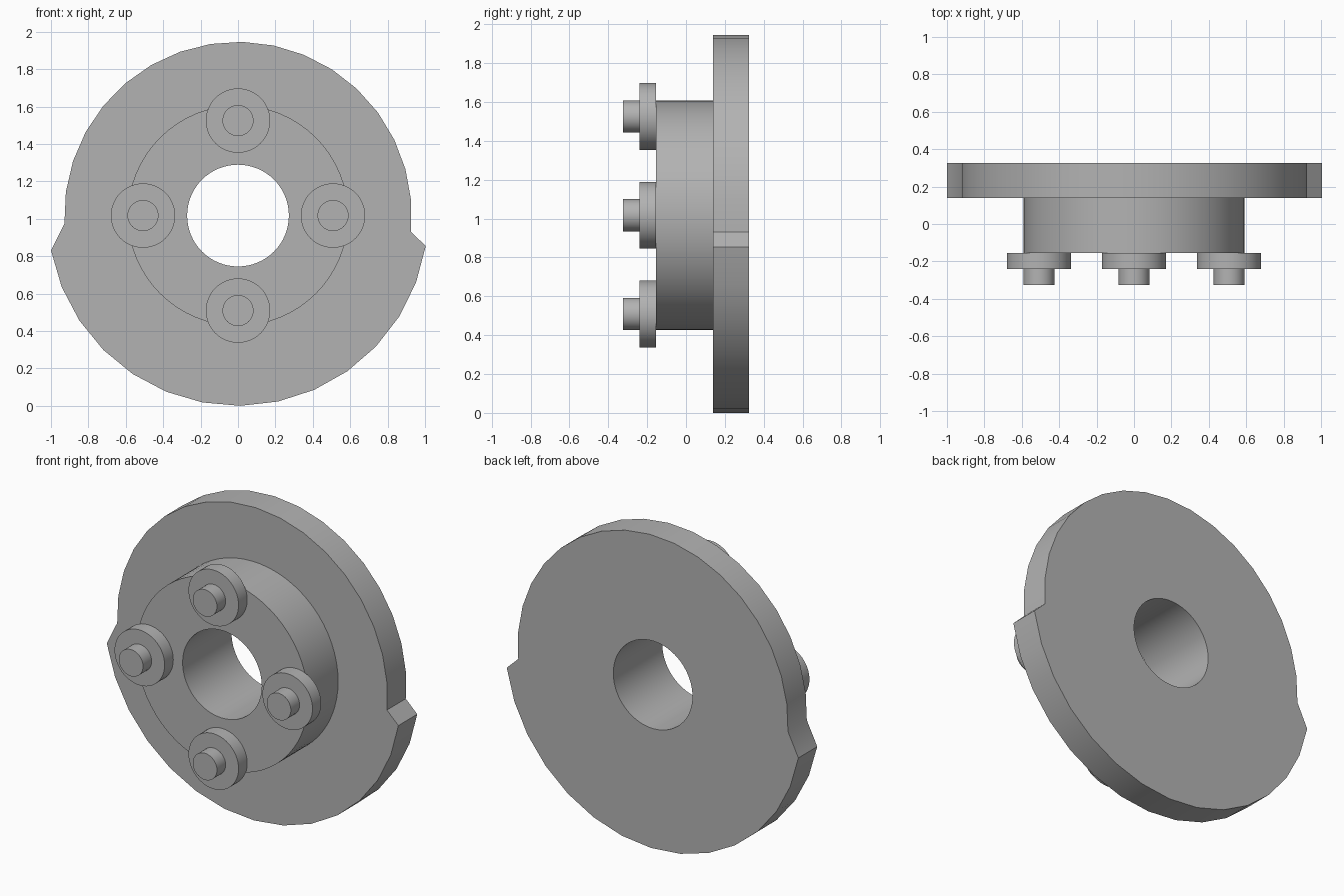
import bpy, bmesh, math

cube = bpy.data.objects.get("Cube")
if cube:
    bpy.data.objects.remove(cube, do_unlink=True)

CENTRE_Z = 1.017
BORE = 0.272

grey = bpy.data.materials.new("plain grey")
grey.use_nodes = True
colour = (0.45, 0.45, 0.45, 1)
grey.diffuse_color = colour
grey.node_tree.nodes["Principled BSDF"].inputs["Base Color"].default_value = colour


def arc(radius, start, end, steps):
    """Points (x, z) along an arc, both ends included; angles in degrees."""
    angles = [math.radians(start + (end - start) * i / steps) for i in range(steps + 1)]
    return [(radius * math.cos(a), radius * math.sin(a)) for a in angles]


def circle(radius, sides=64):
    return arc(radius, 0, 360, sides)[:-1]


def slab(name, loops, front, back, x=0, z=0):
    """Fill closed outlines (inner ones become holes) and extrude along y."""
    bm = bmesh.new()
    edges = []
    for loop in loops:
        verts = [bm.verts.new((px + x, front, pz + z + CENTRE_Z)) for px, pz in loop]
        edges += [bm.edges.new((verts[i - 1], verts[i])) for i in range(len(verts))]
    bmesh.ops.triangle_fill(bm, use_beauty=True, edges=edges, normal=(0, -1, 0))
    grown = bmesh.ops.extrude_face_region(bm, geom=bm.faces[:], use_keep_orig=True)
    moved = [g for g in grown["geom"] if isinstance(g, bmesh.types.BMVert)]
    bmesh.ops.translate(bm, verts=moved, vec=(0, back - front, 0))
    bmesh.ops.recalc_face_normals(bm, faces=bm.faces[:])
    mesh = bpy.data.meshes.new(name)
    bm.to_mesh(mesh)
    bm.free()
    mesh.materials.append(grey)
    obj = bpy.data.objects.new(name, mesh)
    bpy.context.collection.objects.link(obj)
    bpy.ops.object.select_all(action="DESELECT")
    obj.select_set(True)
    bpy.context.view_layer.objects.active = obj
    bpy.ops.object.shade_smooth_by_angle(angle=math.radians(25))
    return obj


# Cam plate: small radius above, larger lobe below, stepped at both sides
cam_outline = arc(0.929, -5.4, 182.6, 18) + arc(1.017, 190.6, 350.8, 14)
slab("cam_plate", [cam_outline, circle(BORE)], 0.14, 0.325)

# Hub in front of the plate, sharing the bore
slab("hub", [circle(0.59), circle(BORE)], -0.155, 0.14)

# Four collars with pins around the hub face
for side, x, z in (("left", 1, 0), ("top", 0, 1), ("right", -1, 0), ("bottom", 0, -1)):
    x, z = x * 0.508, z * 0.508
    slab(side + "_collar", [circle(0.172, 48)], -0.24, -0.155, x, z)
    slab(side + "_pin", [circle(0.083, 32)], -0.325, -0.24, x, z)
